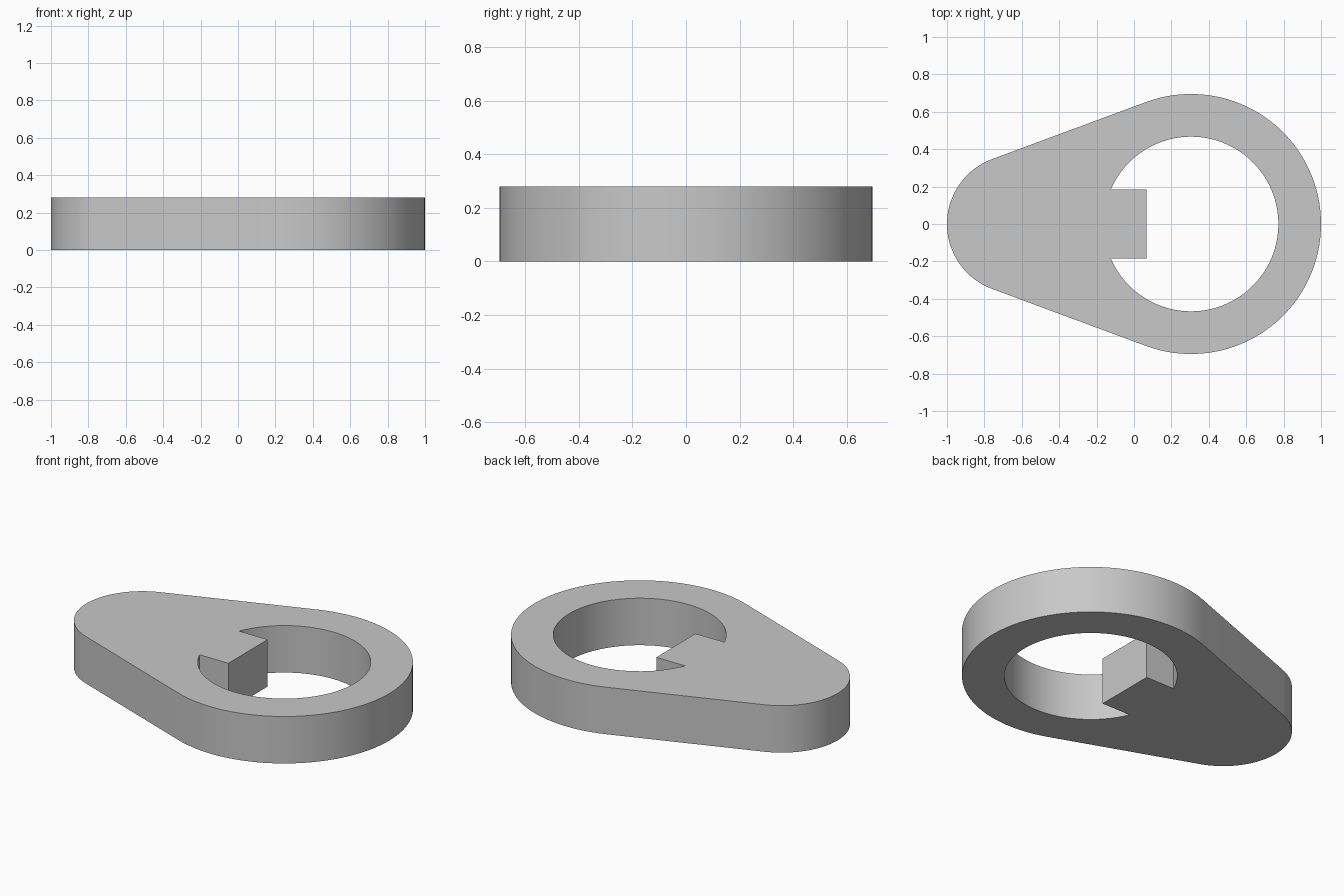
import bpy, bmesh
from math import sin, cos, pi, asin, radians
from mathutils import Vector

cube = bpy.data.objects.get("Cube")
if cube:
    bpy.data.objects.remove(cube, do_unlink=True)

HEIGHT = 0.28
BIG_R, SMALL_R, HOLE_R = 0.695, 0.37, 0.467
BIG_X, SMALL_X = 1 - BIG_R, SMALL_R - 1
KEY_X, KEY_HALF = 0.066, 0.185


def arc(cx, radius, start, end, steps):
    """Points along an arc centred on the x axis."""
    angles = [start + (end - start) * i / steps for i in range(steps + 1)]
    return [Vector((cx + radius * cos(a), radius * sin(a), 0)) for a in angles]


def add_loop(bm, points):
    verts = [bm.verts.new(p) for p in points]
    return [bm.edges.new((v, verts[i - 1])) for i, v in enumerate(verts)]


# Outer outline: two circles joined by their common tangents
tangent = pi / 2 + asin((BIG_R - SMALL_R) / (BIG_X - SMALL_X))
outline = arc(BIG_X, BIG_R, -tangent, tangent, 72)
outline += arc(SMALL_X, SMALL_R, tangent, 2 * pi - tangent, 40)

# Bore outline with the square key reaching into it
key_angle = pi - asin(KEY_HALF / HOLE_R)
bore = arc(BIG_X, HOLE_R, -key_angle, key_angle, 72)
bore += [Vector((KEY_X, KEY_HALF, 0)), Vector((KEY_X, -KEY_HALF, 0))]

# Fill between the outlines and extrude to full thickness
bm = bmesh.new()
edges = add_loop(bm, outline) + add_loop(bm, bore)
bmesh.ops.triangle_fill(bm, edges=edges, use_beauty=True)
result = bmesh.ops.extrude_face_region(bm, geom=bm.faces[:], use_keep_orig=True)
top = [g for g in result["geom"] if isinstance(g, bmesh.types.BMVert)]
bmesh.ops.translate(bm, verts=top, vec=(0, 0, HEIGHT))
bmesh.ops.recalc_face_normals(bm, faces=bm.faces[:])

mesh = bpy.data.meshes.new("keyed_lobe_plate")
bm.to_mesh(mesh)
bm.free()
plate = bpy.data.objects.new("keyed_lobe_plate", mesh)
bpy.context.collection.objects.link(plate)

# Plain grey material
grey = bpy.data.materials.new("plain grey")
grey.use_nodes = True
colour = (0.58, 0.58, 0.58, 1)
grey.diffuse_color = colour
grey.node_tree.nodes["Principled BSDF"].inputs["Base Color"].default_value = colour
mesh.materials.append(grey)

# Smooth curved walls, crisp rims and key corners
bpy.ops.object.select_all(action="DESELECT")
plate.select_set(True)
bpy.context.view_layer.objects.active = plate
bpy.ops.object.shade_smooth_by_angle(angle=radians(30))
